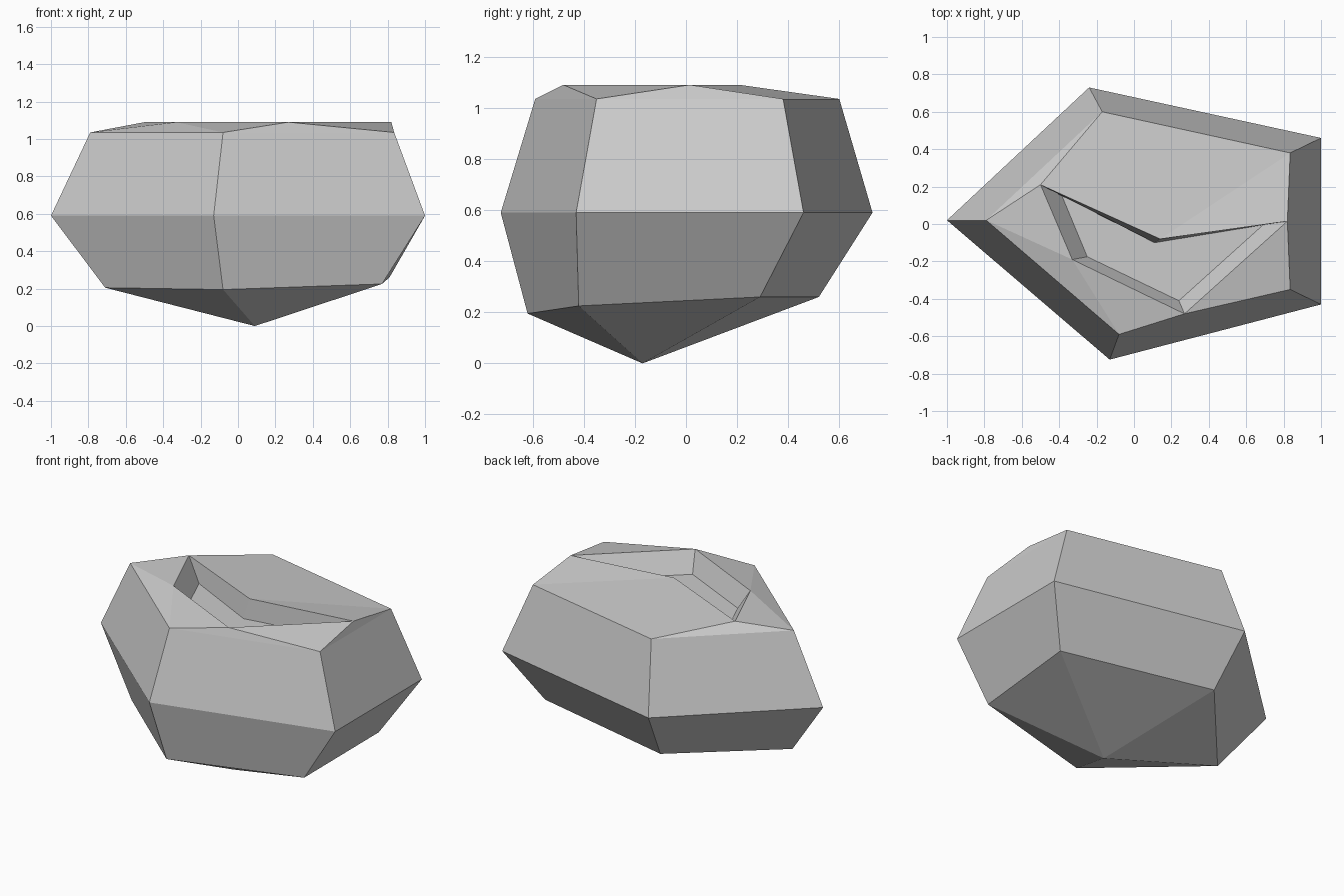
import bpy
import bmesh

cube = bpy.data.objects.get("Cube")
if cube:
    bpy.data.objects.remove(cube, do_unlink=True)

# One stone colour
stone = bpy.data.materials.new("stone grey")
stone.use_nodes = True
colour = (0.6, 0.6, 0.6, 1)
stone.diffuse_color = colour
stone.node_tree.nodes["Principled BSDF"].inputs["Base Color"].default_value = colour

bm = bmesh.new()


def ring(points, z=None):
    """Add a ring of vertices, all at height z unless each point has its own."""
    return [bm.verts.new(p if z is None else (*p, z)) for p in points]


def bridge(low, high):
    """Join two rings of equal length with quads."""
    n = len(low)
    for i in range(n):
        j = (i + 1) % n
        bm.faces.new((low[i], low[j], high[j], high[i]))


# Five-sided body: left tip, front, front corner, back corner, back
base = ring([(-.71, -.08, .205), (-.08, -.62, .195), (.77, -.42, .225),
             (.81, .29, .26), (-.18, .52, .26)])
waist = ring([(-1, .02), (-.13, -.725), (1, -.43), (1, .46), (-.24, .73)], .59)
shoulder = ring([(-.79, .02), (-.08, -.59), (.835, -.35), (.835, .38), (-.17, .6)], 1.035)
bridge(base, waist)
bridge(waist, shoulder)

# Pointed underside
tip = bm.verts.new((.09, -.17, 0))
for i in range(5):
    bm.faces.new((base[i], tip, base[(i + 1) % 5]))

# Hollow in the top: rim, steep walls and flat floor
rim = ring([(-.5, .21), (-.33, -.19), (.27, -.48), (.82, .015), (.14, -.08)], 1.09)
floor = ring([(-.385, .15), (-.25, -.175), (.24, -.41), (.69, -.005), (.11, -.1)], .96)
bridge(floor, rim)
bm.faces.new(floor)

# Facets from the shoulder up to the rim
a, b, c, d, e = shoulder
p, q, r, s, t = rim
for tri in ((a, p, q), (a, q, b), (b, q, r), (b, r, c), (c, r, s),
            (c, s, d), (d, s, t), (d, t, e), (e, t, p), (e, p, a)):
    bm.faces.new(tri)

bmesh.ops.recalc_face_normals(bm, faces=bm.faces)
mesh = bpy.data.meshes.new("boulder")
bm.to_mesh(mesh)
bm.free()
mesh.materials.append(stone)
boulder = bpy.data.objects.new("boulder", mesh)
bpy.context.collection.objects.link(boulder)
